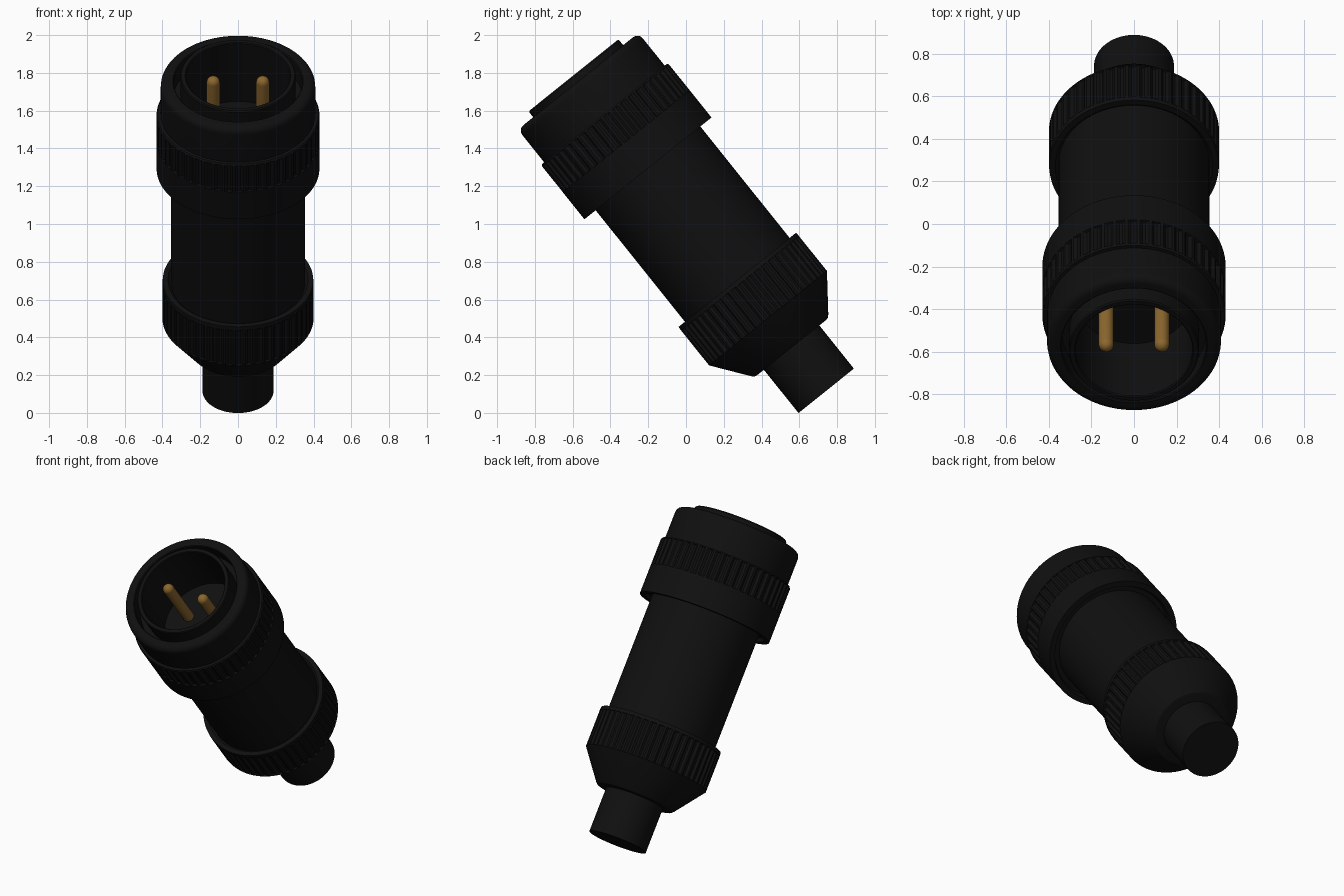
import bpy, bmesh, math
from mathutils import Matrix

if "Cube" in bpy.data.objects:
    bpy.data.objects.remove(bpy.data.objects["Cube"], do_unlink=True)


def material(name, rgb):
    mat = bpy.data.materials.new(name)
    mat.use_nodes = True
    mat.diffuse_color = (*rgb, 1)
    bsdf = mat.node_tree.nodes["Principled BSDF"]
    bsdf.inputs["Base Color"].default_value = (*rgb, 1)
    bsdf.inputs["Roughness"].default_value = 0.6
    return mat


black = material("matte black", (0.005, 0.005, 0.005))
gold = material("contact gold", (0.26, 0.135, 0.027))

# The whole connector is built along local z, then leaned towards the front
LEAN = (Matrix.Translation((0, 0.509, 0.408))
        @ Matrix.Rotation(math.radians(38.7), 4, "X"))
TEETH = 48
GROOVE = 0.013


def lathe(name, profile, mat, segs=96, x=0.0):
    """Revolve (radius, height[, grooved]) points; radius 0 closes the end."""
    bm = bmesh.new()
    rings = []
    for point in profile:
        r, h = point[:2]
        grooved = len(point) > 2
        if r == 0:
            rings.append([bm.verts.new((0, 0, h))])
            continue
        ring = []
        for i in range(segs):
            a = 2 * math.pi * i / segs
            rad = r - GROOVE if grooved and i % 4 < 2 else r
            ring.append(bm.verts.new((rad * math.cos(a), rad * math.sin(a), h)))
        rings.append(ring)
    for low, high in zip(rings, rings[1:]):
        for i in range(segs):
            j = (i + 1) % segs
            if len(low) == 1:
                bm.faces.new((low[0], high[j], high[i]))
            elif len(high) == 1:
                bm.faces.new((low[i], low[j], high[0]))
            else:
                bm.faces.new((low[i], low[j], high[j], high[i]))
    bmesh.ops.recalc_face_normals(bm, faces=bm.faces)
    mesh = bpy.data.meshes.new(name)
    bm.to_mesh(mesh)
    bm.free()
    mesh.materials.append(mat)
    obj = bpy.data.objects.new(name, mesh)
    bpy.context.collection.objects.link(obj)
    obj.matrix_world = LEAN @ Matrix.Translation((x, 0, 0))
    bpy.ops.object.select_all(action="DESELECT")
    obj.select_set(True)
    bpy.context.view_layer.objects.active = obj
    bpy.ops.object.shade_smooth_by_angle(angle=math.radians(30))
    return obj


# Cable stub leaving the back of the connector
lathe("cable", [(0, -0.373), (0.188, -0.373), (0.188, 0), (0, 0)], black)

# Clamping nut: tapered end and knurled grip
lathe("clamp_nut", [
    (0, -0.08), (0.235, -0.08), (0.25, -0.076), (0.262, -0.064),
    (0.4, 0.12), (0.4, 0.121, True), (0.4, 0.355, True), (0.4, 0.356),
    (0.398, 0.38), (0.37, 0.38), (0.355, 0.365), (0, 0.365)],
    black, TEETH * 4)

# Plain barrel
lathe("barrel", [(0, 0.3), (0.355, 0.3), (0.355, 1.2), (0, 1.2)], black)

# Coupling collar: smooth skirt below, knurled band above
lathe("coupling_collar", [
    (0, 1.16), (0.385, 1.16), (0.395, 1.136), (0.431, 1.136), (0.431, 1.32),
    (0.431, 1.321, True), (0.431, 1.495, True), (0.431, 1.496),
    (0.425, 1.505), (0.35, 1.505), (0.35, 1.3), (0, 1.3)],
    black, TEETH * 4)

# Outer head shell with a rounded mouth
bend = [(0.372 + 0.037 * math.cos(a), 1.69 + 0.037 * math.sin(a))
        for a in (math.pi / 2 * i / 6 for i in range(7))]
lathe("head_shell", [(0.34, 1.48), (0.409, 1.48), *bend, (0.345, 1.727),
                     (0.34, 1.722), (0.34, 1.48)], black)

# Inner socket: raised ring around a deep well, floor at the bottom
lathe("socket", [
    (0, 1.32), (0.345, 1.32), (0.345, 1.62), (0.305, 1.62), (0.305, 1.76),
    (0.3, 1.767), (0.28, 1.767), (0.275, 1.762), (0.275, 1.37), (0, 1.37)],
    black)

# Pair of round-tipped contact pins
PIN = 0.035
dome = [(PIN * math.cos(a), 1.72 + PIN * math.sin(a))
        for a in (math.pi / 2 * i / 6 for i in range(6))]
for side, x in (("left", 0.131), ("right", -0.131)):
    lathe(side + "_pin", [(0, 1.35), (PIN, 1.35), *dome, (0, 1.72 + PIN)],
          gold, 32, x)
